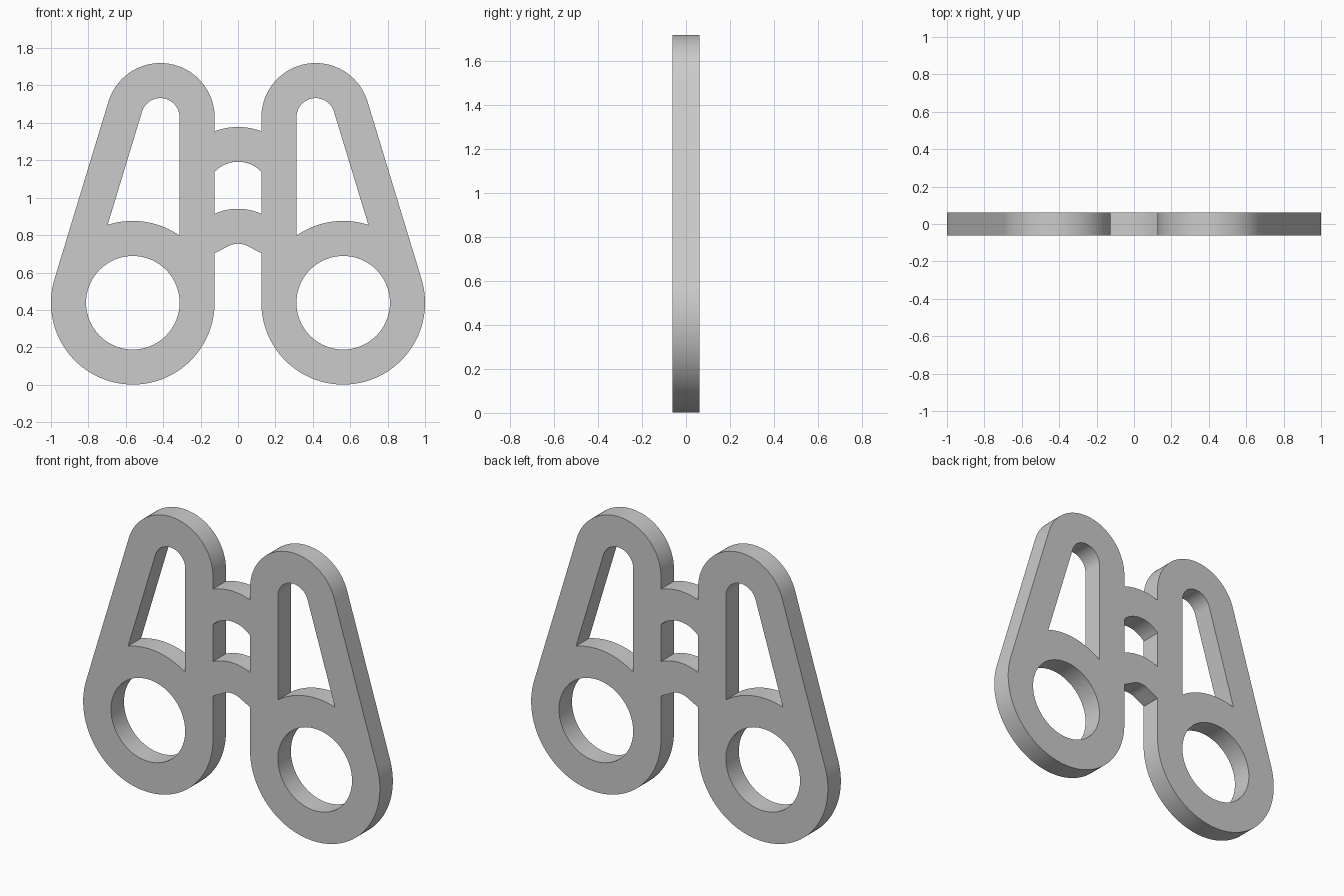
import bpy, bmesh
from math import sin, cos, radians, degrees, acos, asin, atan2, pi

if "Cube" in bpy.data.objects:
    bpy.data.objects.remove(bpy.data.objects["Cube"])

BIG, R_BIG = (0.5625, 0.4385), 0.4375      # large lens ring
SMALL, R_SMALL = (0.415, 1.43), 0.29       # small upper ring
BAND = 0.1875                              # width of every strip
HALF_DEPTH = 0.0625
INNER = BIG[0] - R_BIG                     # x of the straight inner side


def arc(c, r, a0, a1, n):
    return [(c[0] + r * cos(radians(a0 + (a1 - a0) * i / n)),
             c[1] + r * sin(radians(a0 + (a1 - a0) * i / n))) for i in range(n + 1)]


def bridge_arc(top, r, outward=True):
    """Half of an arched bridge edge, from x = 0 to the barrel side."""
    span = degrees(asin(INNER / r))
    pts = arc((0, top - r), r, 90, 90 - span, 10)
    return pts if outward else pts[::-1]


def flip(pts):
    return [(-x, z) for x, z in reversed(pts)]


def close_mirrored(half):
    """Half outline that starts and ends on x = 0 -> full loop."""
    return half + flip(half[1:-1])


# Direction of the slanted outer side, tangent to both rings
dx, dz = BIG[0] - SMALL[0], BIG[1] - SMALL[1]
dist = (dx * dx + dz * dz) ** 0.5
slant = degrees(atan2(dz, dx) + acos(-(R_BIG - R_SMALL) / dist))
corner = degrees(acos((R_BIG - BAND) / R_BIG))

# Outer silhouette
low_r = 0.1125
low_edge = arc((0, 0.754 - low_r), low_r, 60, 90, 8)
half = (bridge_arc(1.378, 0.36)
        + arc(SMALL, R_SMALL, 180, slant, 48)
        + arc(BIG, R_BIG, slant, -180, 72)
        + [(INNER, 0.703)] + low_edge)
outline = close_mirrored(half)

# Opening between the two bridges
middle = close_mirrored(bridge_arc(1.192, 0.36 - BAND) + bridge_arc(0.941, 0.30, False))

# Barrel window and lens hole
window = (arc(SMALL, R_SMALL - BAND, 180, slant, 40)
          + arc(BIG, R_BIG, slant + corner, 180 - corner, 24))
lens = arc(BIG, R_BIG - BAND, 0, 360, 72)[:-1]

# Flat plate extruded from the profile
curve = bpy.data.curves.new("binoculars_plate", 'CURVE')
curve.dimensions = '2D'
curve.fill_mode = 'BOTH'
curve.extrude = HALF_DEPTH
for loop in (outline, middle, window, flip(window), lens, flip(lens)):
    s = curve.splines.new('POLY')
    s.points.add(len(loop) - 1)
    for p, (x, z) in zip(s.points, loop):
        p.co = (x, z, 0, 1)
    s.use_cyclic_u = True

plate = bpy.data.objects.new("binoculars_plate", curve)
bpy.context.collection.objects.link(plate)
plate.rotation_euler = (pi / 2, 0, 0)
bpy.context.view_layer.objects.active = plate
plate.select_set(True)
bpy.ops.object.convert(target='MESH')
plate = bpy.context.object
bpy.ops.object.transform_apply(location=False, rotation=True, scale=False)

# Weld caps to walls
bm = bmesh.new()
bm.from_mesh(plate.data)
bmesh.ops.remove_doubles(bm, verts=bm.verts, dist=0.0002)
bmesh.ops.recalc_face_normals(bm, faces=bm.faces)
bm.to_mesh(plate.data)
bm.free()
bpy.ops.object.shade_smooth_by_angle(angle=radians(25))
